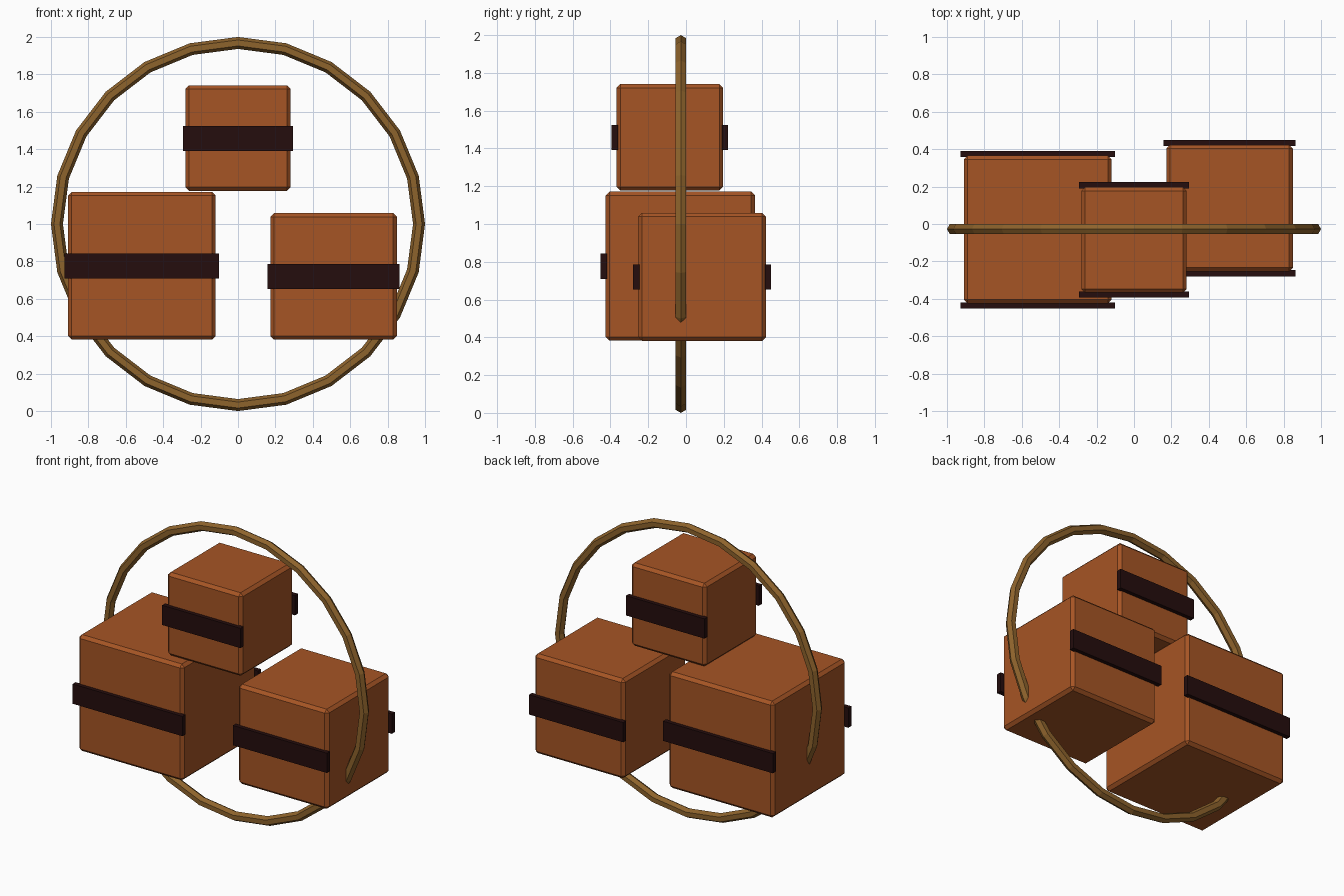
import bpy, math

if "Cube" in bpy.data.objects:
    bpy.data.objects.remove(bpy.data.objects["Cube"])

def mat(name, col):
    m = bpy.data.materials.new(name)
    m.diffuse_color = (*col, 1)
    m.use_nodes = True
    m.node_tree.nodes["Principled BSDF"].inputs["Base Color"].default_value = m.diffuse_color
    return m

wood = mat("orange_brown", (0.38, 0.09, 0.018))
dark = mat("dark_strap", (0.018, 0.004, 0.004))
gold = mat("bronze", (0.27, 0.125, 0.025))

def box(name, loc, size, m, bevel=0):
    bpy.ops.mesh.primitive_cube_add(size=1, location=loc)
    o = bpy.context.object
    o.name = name
    o.scale = size
    bpy.ops.object.transform_apply(location=False, rotation=False, scale=True)
    o.data.materials.append(m)
    if bevel:
        b = o.modifiers.new("bevel", 'BEVEL')
        b.width = bevel
        b.segments = 1
    return o

# Three crates, each with a strap plate on the front and back
crates = [("large_crate", (-0.514, -0.03, 0.777), 0.79),
          ("medium_crate", (0.511, 0.085, 0.72), 0.677),
          ("small_crate", (0, -0.085, 1.459), 0.564)]
for name, (x, y, z), s in crates:
    box(name, (x, y, z), (s, s, s), wood, 0.02)
    for side, label in ((-1, "front"), (1, "back")):
        box(f"{name}_{label}_strap", (x, y + side * (s / 2 + 0.01), z - 0.001),
            (s * 1.045, 0.033, 0.134), dark)

# Upright hoop around the crates
bpy.ops.mesh.primitive_torus_add(major_segments=24, minor_segments=6,
                                 major_radius=0.968, minor_radius=0.032,
                                 location=(0, -0.027, 1),
                                 rotation=(math.pi / 2, 0, 0))
hoop = bpy.context.object
hoop.name = "hoop"
hoop.data.materials.append(gold)
